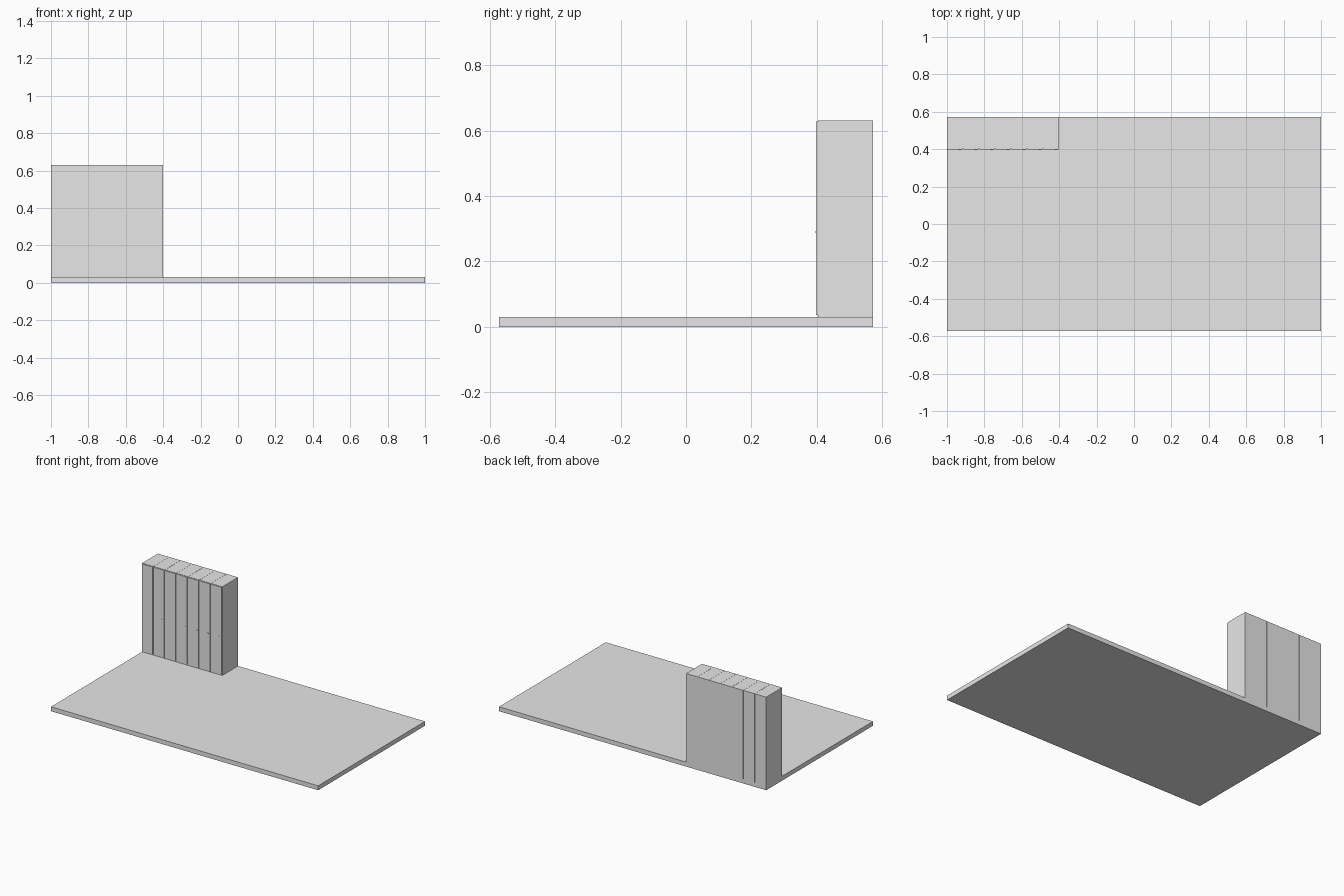
import bpy

default = bpy.data.objects.get("Cube")
if default:
    bpy.data.objects.remove(default, do_unlink=True)

grey = bpy.data.materials.new("plain grey")
grey.use_nodes = True
grey.diffuse_color = (0.8, 0.8, 0.8, 1)
grey.node_tree.nodes["Principled BSDF"].inputs["Base Color"].default_value = grey.diffuse_color


def box(name, low, high):
    """Add a box spanning two opposite corners."""
    bpy.ops.mesh.primitive_cube_add(size=1)
    ob = bpy.context.object
    ob.name = name
    ob.location = [(a + b) / 2 for a, b in zip(low, high)]
    ob.scale = [b - a for a, b in zip(low, high)]
    bpy.ops.object.transform_apply(location=True, rotation=False, scale=True)
    ob.data.materials.append(grey)
    return ob


HALF_DEPTH = 0.571
FLOOR = 0.03
TOP = 0.63
COUNT = 7
PITCH = 0.6 / COUNT
FRONT = 0.403      # front plane of the cabinet bodies
DOOR = 0.397       # front plane of the doors
SEAM = 0.0005
GAP = 0.002

# Floor slab
box("floor_slab", (-1, -HALF_DEPTH, 0), (1, HALF_DEPTH, FLOOR))

# Row of narrow cabinets, each with a door and a small latch
for i in range(COUNT):
    left = -1 + i * PITCH
    right = left + PITCH
    n = i + 1
    box(f"cabinet_body_{n}", (left + SEAM * (i > 0), FRONT, FLOOR),
        (right - SEAM * (i < COUNT - 1), HALF_DEPTH, TOP))
    box(f"cabinet_door_{n}", (left + GAP, DOOR, FLOOR + 0.006),
        (right - GAP, FRONT, TOP - 0.002))
    latch = left + 0.8 * PITCH
    box(f"door_latch_{n}", (latch - 0.006, DOOR - 0.001, 0.287),
        (latch + 0.006, DOOR, 0.293))
